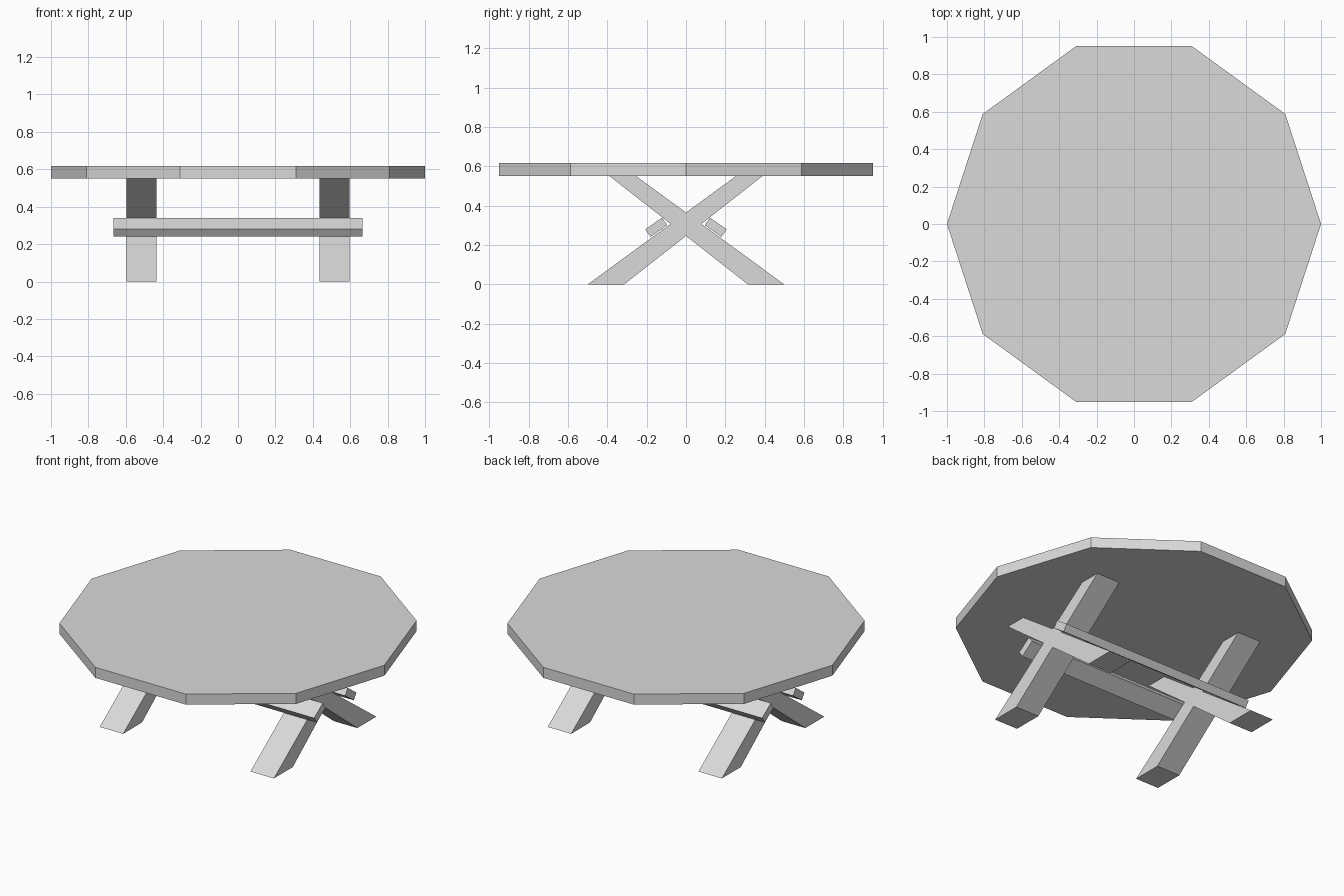
import bpy, bmesh, math

if "Cube" in bpy.data.objects:
    bpy.data.objects.remove(bpy.data.objects["Cube"], do_unlink=True)

grey = bpy.data.materials.new("light grey")
grey.use_nodes = True
colour = (0.7, 0.7, 0.7, 1)
grey.diffuse_color = colour
grey.node_tree.nodes["Principled BSDF"].inputs["Base Color"].default_value = colour


def prism(name, points, offset):
    """Extrude a flat outline along the offset into a solid."""
    bm = bmesh.new()
    face = bm.faces.new([bm.verts.new(p) for p in points])
    ext = bmesh.ops.extrude_face_region(bm, geom=[face], use_keep_orig=True)
    moved = [v for v in ext["geom"] if isinstance(v, bmesh.types.BMVert)]
    bmesh.ops.translate(bm, verts=moved, vec=offset)
    bmesh.ops.recalc_face_normals(bm, faces=bm.faces)
    mesh = bpy.data.meshes.new(name)
    bm.to_mesh(mesh)
    bm.free()
    mesh.materials.append(grey)
    obj = bpy.data.objects.new(name, mesh)
    bpy.context.collection.objects.link(obj)
    return obj


# Ten-sided table top
sides = 10
table_bottom, table_top = 0.552, 0.617
ring = [(math.cos(i * math.tau / sides), math.sin(i * math.tau / sides), table_bottom)
        for i in range(sides)]
prism("table_top", ring, (0, 0, table_top - table_bottom))

# Side outlines (y, z) of one leg plank and one stretcher
leg = [(-0.5, 0), (-0.315, 0), (0.39, table_bottom), (0.255, table_bottom)]
stretcher = [(-0.207, 0.28), (-0.18, 0.242), (-0.095, 0.302), (-0.122, 0.34)]

# Crossed legs at both ends, and a tilted stretcher on each side
for flip, facing in ((1, "front"), (-1, "back")):
    for x, side in ((0.435, "left"), (-0.595, "right")):
        prism(f"{facing}_{side}_leg", [(x, flip * y, z) for y, z in leg], (0.16, 0, 0))
    prism(f"{facing}_stretcher", [(-0.665, flip * y, z) for y, z in stretcher], (1.33, 0, 0))
